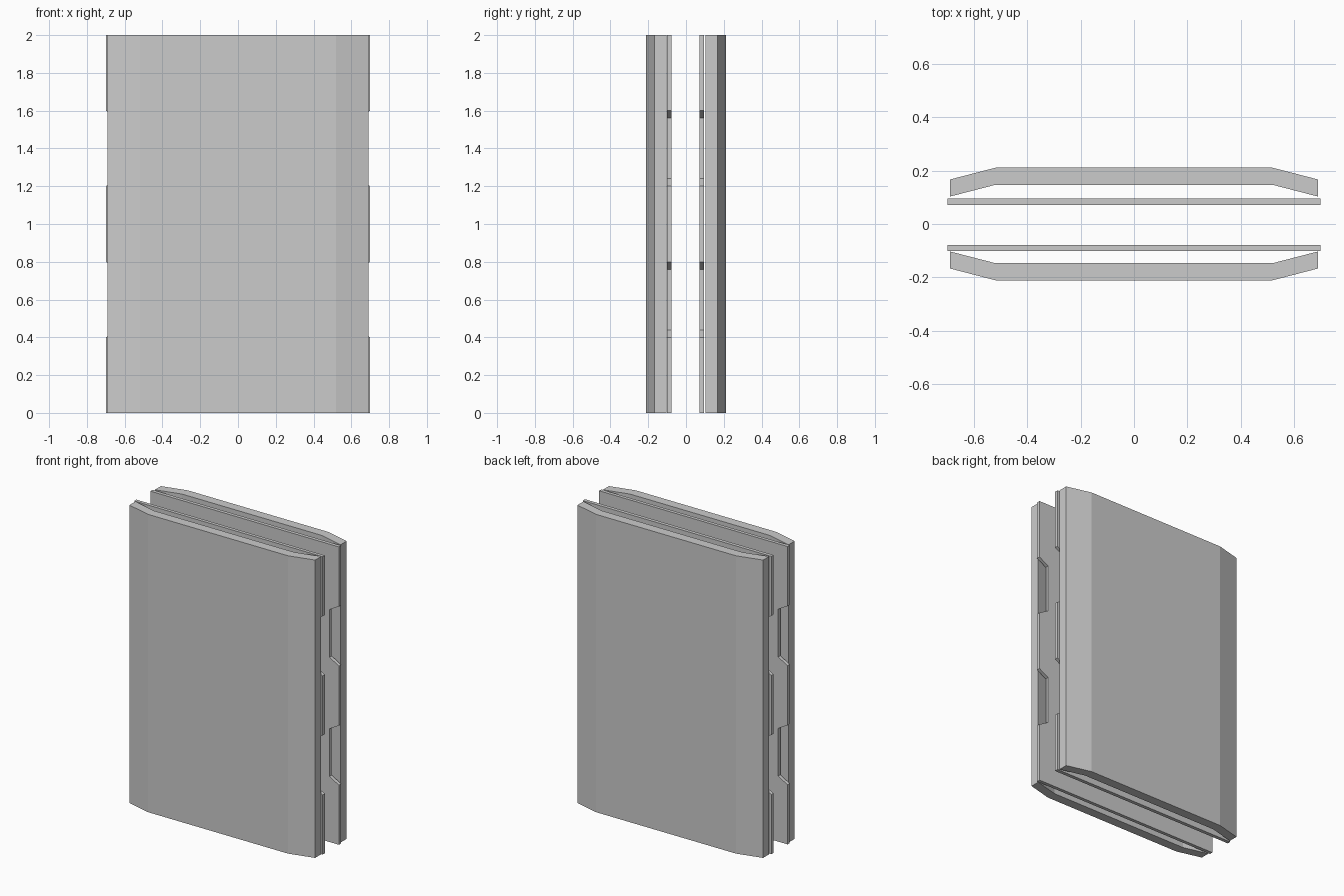
import bpy
import bmesh

if "Cube" in bpy.data.objects:
    bpy.data.objects.remove(bpy.data.objects["Cube"])


def prism(name, profile, to_3d, direction):
    """Extrude a flat outline into a solid."""
    bm = bmesh.new()
    face = bm.faces.new([bm.verts.new(to_3d(a, b)) for a, b in profile])
    ext = bmesh.ops.extrude_face_region(bm, geom=[face])
    moved = [v for v in ext["geom"] if isinstance(v, bmesh.types.BMVert)]
    bmesh.ops.translate(bm, verts=moved, vec=direction)
    bmesh.ops.recalc_face_normals(bm, faces=bm.faces)
    mesh = bpy.data.meshes.new(name)
    bm.to_mesh(mesh)
    bm.free()
    obj = bpy.data.objects.new(name, mesh)
    bpy.context.collection.objects.link(obj)
    return obj


# Right half of the toothed edge, bottom to top: tabs with tapered notches
EDGE, NOTCH, TAPER = 0.70, 0.63, 0.04
right = [(EDGE, 0)]
for z in (0.4, 1.2):
    right += [(EDGE, z), (NOTCH, z + TAPER),
              (NOTCH, z + 0.4 - TAPER), (EDGE, z + 0.4)]
right.append((EDGE, 2))
plate_outline = right + [(-x, z) for x, z in reversed(right)]

# Half cross-section of the bent outer panel, as distance from the middle
outer = [(-0.69, 0.167), (-0.52, 0.211), (0.52, 0.211), (0.69, 0.167)]
inner = [(0.69, 0.103), (0.52, 0.147), (-0.52, 0.147), (-0.69, 0.103)]

for side, s, y0, y1 in (("front", -1, -0.101, -0.078), ("back", 1, 0.071, 0.095)):
    # Outer bent panel
    prism(f"{side}_outer_panel", outer + inner,
          lambda x, y: (x, s * y, 0), (0, 0, 2))
    # Thin notched inner plate
    prism(f"{side}_notched_plate", plate_outline,
          lambda x, z: (x, y0, z), (0, y1 - y0, 0))
